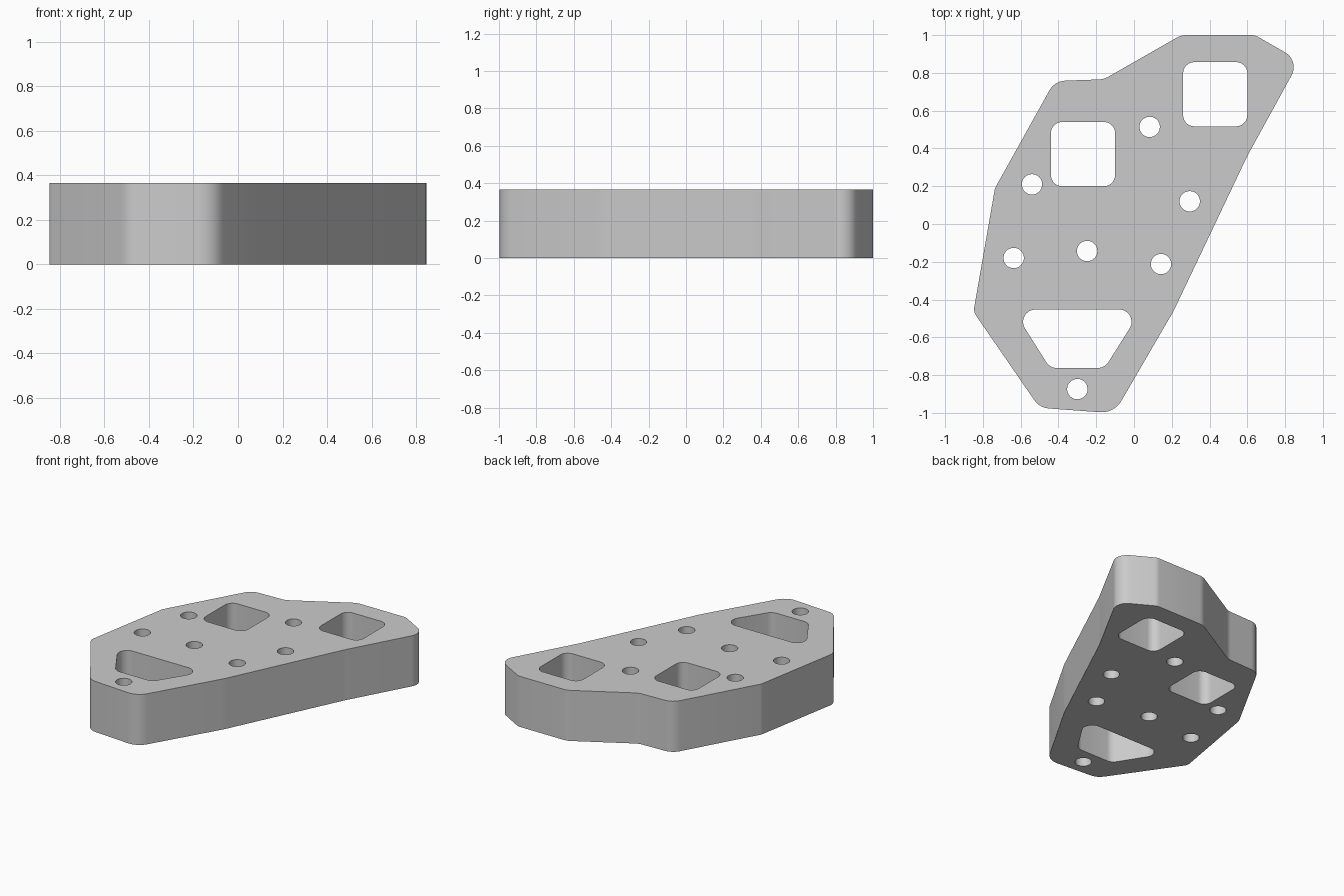
import bpy, bmesh, math
from mathutils import Vector

cube = bpy.data.objects.get("Cube")
if cube:
    bpy.data.objects.remove(cube, do_unlink=True)

HEIGHT = 0.365


def rounded(corners):
    """Closed profile from (x, y, radius) corners, each replaced by an arc."""
    points = []
    for i, (x, y, radius) in enumerate(corners):
        corner = Vector((x, y))
        before = (Vector(corners[i - 1][:2]) - corner).normalized()
        after = (Vector(corners[(i + 1) % len(corners)][:2]) - corner).normalized()
        half = before.angle(after) / 2
        centre = corner + (before + after).normalized() * radius / math.sin(half)
        start = corner + before * radius / math.tan(half) - centre
        end = corner + after * radius / math.tan(half) - centre
        sweep = start.angle_signed(end)
        steps = max(2, math.ceil(abs(sweep) / math.radians(11)))
        a0 = math.atan2(start.y, start.x)
        for k in range(steps + 1):
            a = a0 - sweep * k / steps
            points.append(centre + radius * Vector((math.cos(a), math.sin(a))))
    return points


def circle(x, y, radius=0.054, sides=32):
    return [Vector((x + radius * math.cos(math.tau * i / sides),
                    y + radius * math.sin(math.tau * i / sides)))
            for i in range(sides)]


def square(x, y, half=0.17, radius=0.06):
    return rounded([(x + sx * half, y + sy * half, radius)
                    for sx, sy in ((-1, -1), (1, -1), (1, 1), (-1, 1))])


# Outer profile, clockwise from the back edge
outline = rounded([
    (0.25, 1.0, 0.1), (0.64, 1.0, 0.06), (0.877, 0.865, 0.09),
    (0.6, 0.36, 0.5), (0.21, -0.46, 0.4), (-0.105, -1.002, 0.12),
    (-0.5, -0.973, 0.1), (-0.85, -0.465, 0.06), (-0.736, 0.19, 0.06),
    (-0.42, 0.757, 0.1), (-0.16, 0.766, 0.1)])

# Windows and bolt holes
windows = [square(-0.27, 0.37), square(0.43, 0.687),
           rounded([(-0.64, -0.453, 0.065), (-0.445, -0.762, 0.065),
                    (-0.155, -0.762, 0.065), (0.04, -0.453, 0.065)])]
bolt_holes = [circle(x, y) for x, y in (
    (0.083, 0.514), (-0.54, 0.21), (0.295, 0.12), (-0.637, -0.18),
    (-0.248, -0.143), (0.143, -0.212), (-0.3, -0.874))]

# Fill the flat profile around its holes, then extrude it upwards
bm = bmesh.new()
for loop in [outline, *windows, *bolt_holes]:
    verts = [bm.verts.new((p.x, p.y, 0)) for p in loop]
    for i, v in enumerate(verts):
        bm.edges.new((verts[i - 1], v))
bmesh.ops.triangle_fill(bm, edges=bm.edges[:], use_beauty=True, normal=(0, 0, 1))
extruded = bmesh.ops.extrude_face_region(bm, geom=bm.faces[:], use_keep_orig=True)
bmesh.ops.translate(bm, vec=(0, 0, HEIGHT),
                    verts=[g for g in extruded["geom"] if isinstance(g, bmesh.types.BMVert)])
bmesh.ops.recalc_face_normals(bm, faces=bm.faces[:])

mesh = bpy.data.meshes.new("mounting_plate")
bm.to_mesh(mesh)
bm.free()
plate = bpy.data.objects.new("mounting_plate", mesh)
bpy.context.collection.objects.link(plate)

# Plain grey finish
grey = bpy.data.materials.new("light_grey")
grey.use_nodes = True
colour = (0.6, 0.6, 0.6, 1)
grey.diffuse_color = colour
grey.node_tree.nodes["Principled BSDF"].inputs["Base Color"].default_value = colour
mesh.materials.append(grey)

# Smooth rounded walls, crisp rims
bpy.context.view_layer.objects.active = plate
plate.select_set(True)
bpy.ops.object.shade_smooth_by_angle(angle=math.radians(30))
